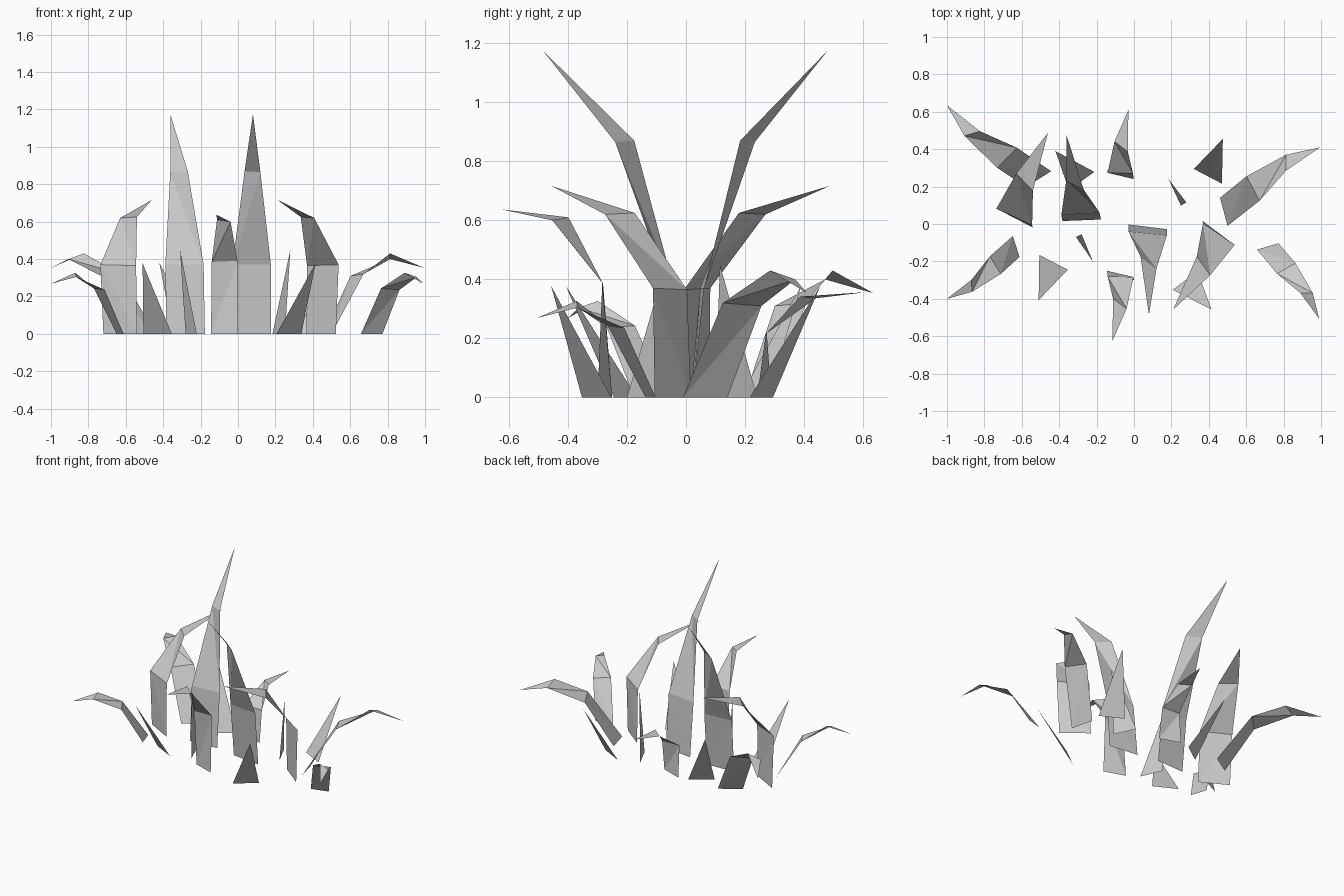
import bpy

# Blade outlines: rows of (along, across, z) pairs, base to top.
# "along" runs from base centre (0) to tip (1) as seen from above.
SHAPES = {
    "tall": ([(.03, .218, 0), (-.03, -.218, 0)],
             [(.10, .218, .37), (.05, -.218, .37)],
             [(.48, .093, .865), (.34, -.085, .87)], 1.175),
    "medium": ([(.03, .207, 0), (-.03, -.207, 0)],
               [(.025, .24, .37), (-.01, -.19, .365)],
               [(.459, .17, .62), (.35, -.066, .625)], .717),
    "bent": ([(.045, .21, 0), (-.045, -.21, 0)],
             [(.0, .2, .39), (.04, -.19, .385)],
             [(.49, .153, .60), (.36, -.07, .61)], .637),
    "drooping": ([(.041, .119, 0), (-.041, -.119, 0)],
                 [(.334, .146, .31), (.31, -.092, .32)],
                 [(.721, .11, .40), (.644, -.004, .43)], .353),
    "short": ([(.04, .392, 0), (-.04, -.392, 0)], .378),
    "narrow": ([(-.865, .38, 0), (.865, -.38, 0)], .45),
}


def blade(kind, base, tip, z_scale=1.0):
    """Flat folded leaf placed from its base centre towards its tip."""
    *rows, top = SHAPES[kind]
    b, t = complex(*base), complex(*tip)
    verts = []
    for row in rows:
        for along, across, z in row:
            p = b + (t - b) * complex(along, across)
            verts.append((p.real, p.imag, z * z_scale))
    verts.append((t.real, t.imag, top * z_scale))
    faces = []
    for i in range(len(rows) - 1):
        k = 2 * i
        faces += [(k, k + 1, k + 2), (k + 1, k + 3, k + 2)]
    n = len(verts)
    faces.append((n - 3, n - 2, n - 1))
    mesh = bpy.data.meshes.new(kind + "_grass_blade")
    mesh.from_pydata(verts, [], faces)
    obj = bpy.data.objects.new(kind + "_grass_blade", mesh)
    bpy.context.collection.objects.link(obj)


# Central tall and medium blades
blade("tall", (.0725, -.015), (.08, -.485))
blade("tall", (-.28, .02), (-.362, .48))
blade("medium", (-.63, .03), (-.46, .488))
blade("medium", (.445, -.045), (.21, -.457))

# Front and back bent blades
blade("bent", (-.0725, -.275), (-.115, -.625))
blade("bent", (-.0725, .265), (-.03, .61), .56)

# Outer drooping blades
blade("drooping", (.48, .065), (.995, .41))
blade("drooping", (-.51, .24), (-1, .635))
blade("drooping", (-.63, -.12), (-1, -.40), .76)
blade("drooping", (.715, -.12), (.99, -.507), .76)

# Short pointed shoots
for base, tip in [((-.43, -.205), (-.51, -.407)), ((.395, .255), (.475, .455)),
                  ((.2725, -.3025), (.415, -.457)), ((-.28, .23), (-.42, .39))]:
    blade("short", base, tip)

# Narrow shoots
blade("narrow", (-.25, -.1275), (-.31, -.07))
blade("narrow", (.2175, .17), (.28, .115))
